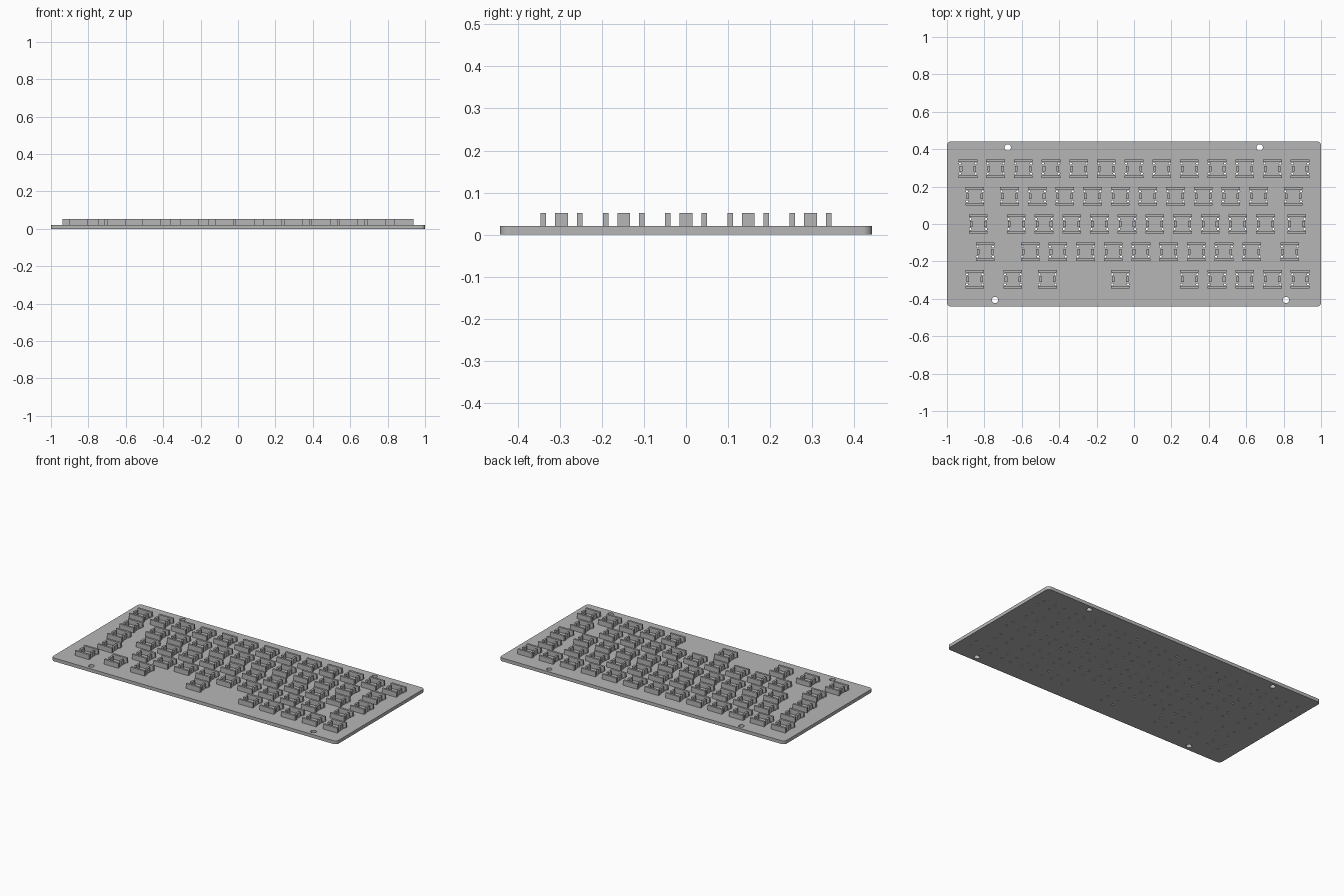
import bpy, bmesh
from mathutils import Matrix, Vector

cube = bpy.data.objects.get("Cube")
if cube:
    bpy.data.objects.remove(cube, do_unlink=True)

PITCH = 0.148
LEFT = -6.5 * PITCH
PLATE_TOP, CLIP_TOP = 0.021, 0.052

grey = bpy.data.materials.new("plain grey")
grey.use_nodes = True
colour = (0.47, 0.47, 0.47, 1)
grey.diffuse_color = colour
grey.node_tree.nodes["Principled BSDF"].inputs["Base Color"].default_value = colour


def make_object(name, bm):
    mesh = bpy.data.meshes.new(name)
    bm.to_mesh(mesh)
    bm.free()
    mesh.materials.append(grey)
    obj = bpy.data.objects.new(name, mesh)
    bpy.context.collection.objects.link(obj)
    return obj


def add_box(bm, x, y, half_x, half_y, z0, z1):
    place = Matrix.Translation((x, y, (z0 + z1) / 2))
    size = Matrix.Diagonal((2 * half_x, 2 * half_y, z1 - z0, 1))
    return bmesh.ops.create_cube(bm, size=1, matrix=place @ size)["verts"]


def add_pin(bm, x, y, radius, sides):
    bmesh.ops.create_cone(bm, cap_ends=True, segments=sides, radius1=radius,
                          radius2=radius, depth=0.1, matrix=Matrix.Translation((x, y, 0)))


# Key centres, in key units from the left: wide first key, run of keys, wide last key
rows = [
    [0.5 + i for i in range(13)],
    [0.75] + [2 + i for i in range(10)] + [12.25],
    [0.875] + [2.25 + i for i in range(10)] + [12.375],
    [1.125] + [2.75 + i for i in range(9)] + [12.125],
    [0.75, 2.125, 3.375, 6] + [8.5 + i for i in range(5)],
]
keys = [(LEFT + u * PITCH, (2 - r) * PITCH) for r, row in enumerate(rows) for u in row]

# Base plate with rounded vertical corners
bm = bmesh.new()
add_box(bm, 0, 0, 1, 0.442, 0, PLATE_TOP)
uprights = [e for e in bm.edges
            if abs((e.verts[0].co - e.verts[1].co).normalized().z) > 0.9]
bmesh.ops.bevel(bm, geom=uprights, offset=0.022, segments=6, profile=0.5, affect='EDGES')
plate = make_object("base_plate", bm)

# Mounting holes and small clip holes
bm = bmesh.new()
for x, y in [(-0.675, 0.409), (0.672, 0.409), (-0.743, -0.406), (0.813, -0.406)]:
    add_pin(bm, x, y, 0.017, 24)
for x, y in keys:
    for sx in (-1, 1):
        for sy in (-1, 1):
            add_pin(bm, x + sx * 0.042, y + sy * 0.027, 0.006, 8)
cutter = make_object("hole_cutter", bm)
cutter.hide_render = True
cut = plate.modifiers.new("holes", 'BOOLEAN')
cut.operation = 'DIFFERENCE'
cut.solver = 'EXACT'
cut.object = cutter
bpy.context.view_layer.objects.active = plate
bpy.ops.object.modifier_apply(modifier=cut.name)
bpy.data.objects.remove(cutter, do_unlink=True)

# Switch holders: a rail in front and behind, a short block on each side
rails, blocks = bmesh.new(), bmesh.new()
for x, y in keys:
    for side in (-1, 1):
        add_box(rails, x, y + side * 0.043, 0.05, 0.0065, PLATE_TOP - 0.002, CLIP_TOP)
        add_box(blocks, x + side * 0.037, y, 0.007, 0.015, PLATE_TOP - 0.002, CLIP_TOP)
make_object("switch_rails", rails)
make_object("switch_side_blocks", blocks)
